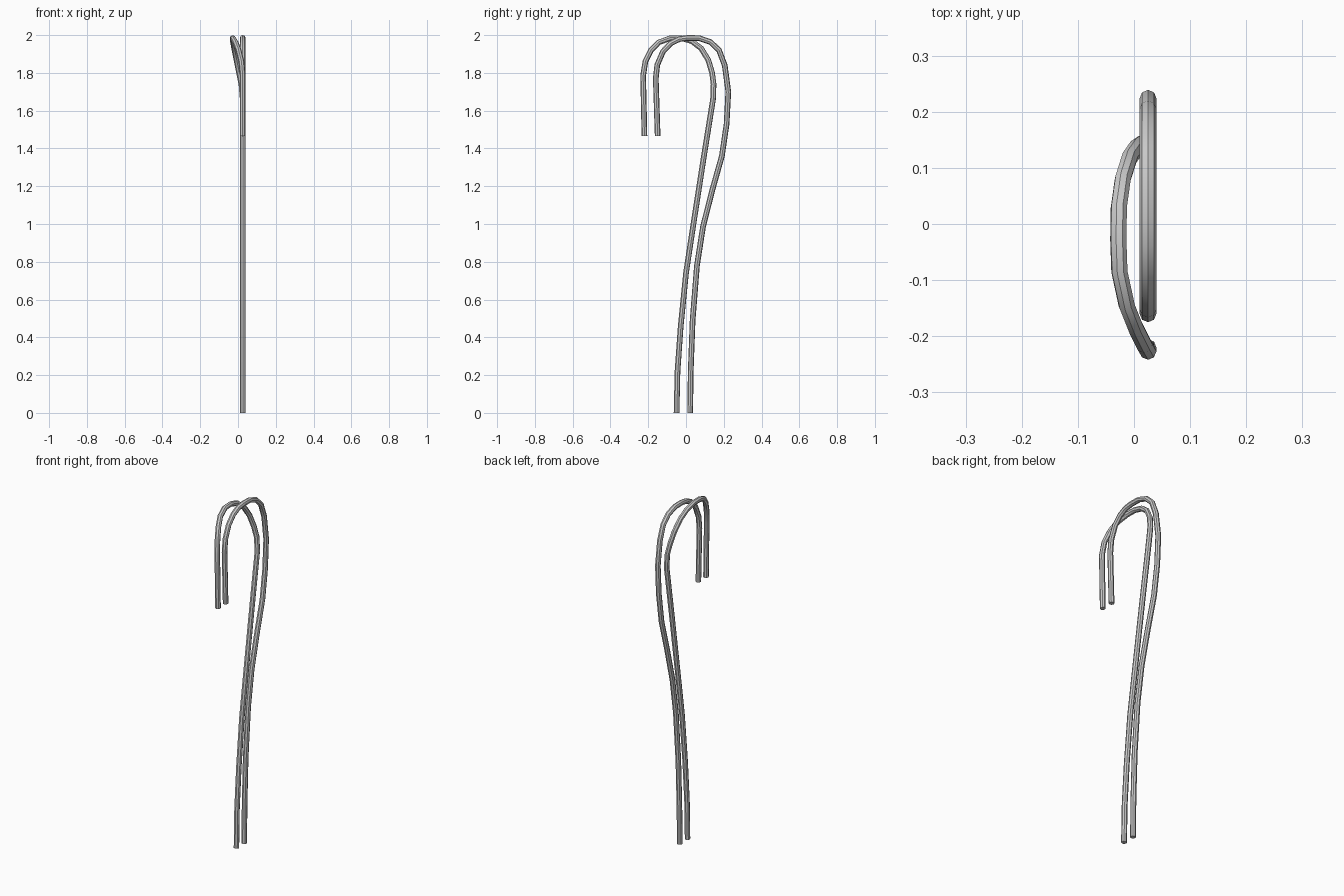
import bpy

RADIUS = 0.015


def bent_rod(name, points):
    """Round rod with capped ends along a path of (x, y, z) points."""
    cu = bpy.data.curves.new(name, 'CURVE')
    cu.dimensions = '3D'
    cu.bevel_depth = RADIUS
    cu.bevel_resolution = 2
    cu.use_fill_caps = True
    sp = cu.splines.new('POLY')
    sp.points.add(len(points) - 1)
    for p, co in zip(sp.points, points):
        p.co = (*co, 1)
    ob = bpy.data.objects.new(name, cu)
    bpy.context.collection.objects.link(ob)
    bpy.ops.object.select_all(action='DESELECT')
    ob.select_set(True)
    bpy.context.view_layer.objects.active = ob
    bpy.ops.object.convert(target='MESH')
    bpy.ops.object.shade_smooth_by_angle()
    return bpy.context.object


X = 0.025

# Flat rod: lies in one plane
flat = [(-0.15, 1.465), (-0.16, 1.77), (-0.152, 1.843), (-0.122, 1.913),
        (-0.08, 1.957), (-0.035, 1.979), (0.01, 1.985), (0.07, 1.984),
        (0.13, 1.963), (0.175, 1.92), (0.205, 1.84), (0.224, 1.70),
        (0.215, 1.53), (0.19, 1.36), (0.138, 1.175), (0.09, 0.985),
        (0.058, 0.78), (0.035, 0.49), (0.025, 0.22), (0.022, 0.0)]
bent_rod("flat_rod", [(X, y, z) for y, z in flat])

# Crossing rod: its hook bows sideways over the flat rod
crossing = [(X, -0.22, 1.465), (X, -0.227, 1.785), (0.018, -0.215, 1.86),
            (0.003, -0.185, 1.92), (-0.013, -0.145, 1.961),
            (-0.026, -0.085, 1.983), (-0.028, -0.027, 1.984),
            (-0.027, 0.03, 1.968), (-0.02, 0.08, 1.93),
            (-0.008, 0.118, 1.868), (0.006, 0.138, 1.80),
            (0.018, 0.146, 1.74), (X, 0.143, 1.66), (X, 0.095, 1.36),
            (X, 0.037, 0.985), (X, 0.0, 0.74), (X, -0.028, 0.46),
            (X, -0.045, 0.22), (X, -0.05, 0.0)]
bent_rod("crossing_rod", crossing)
